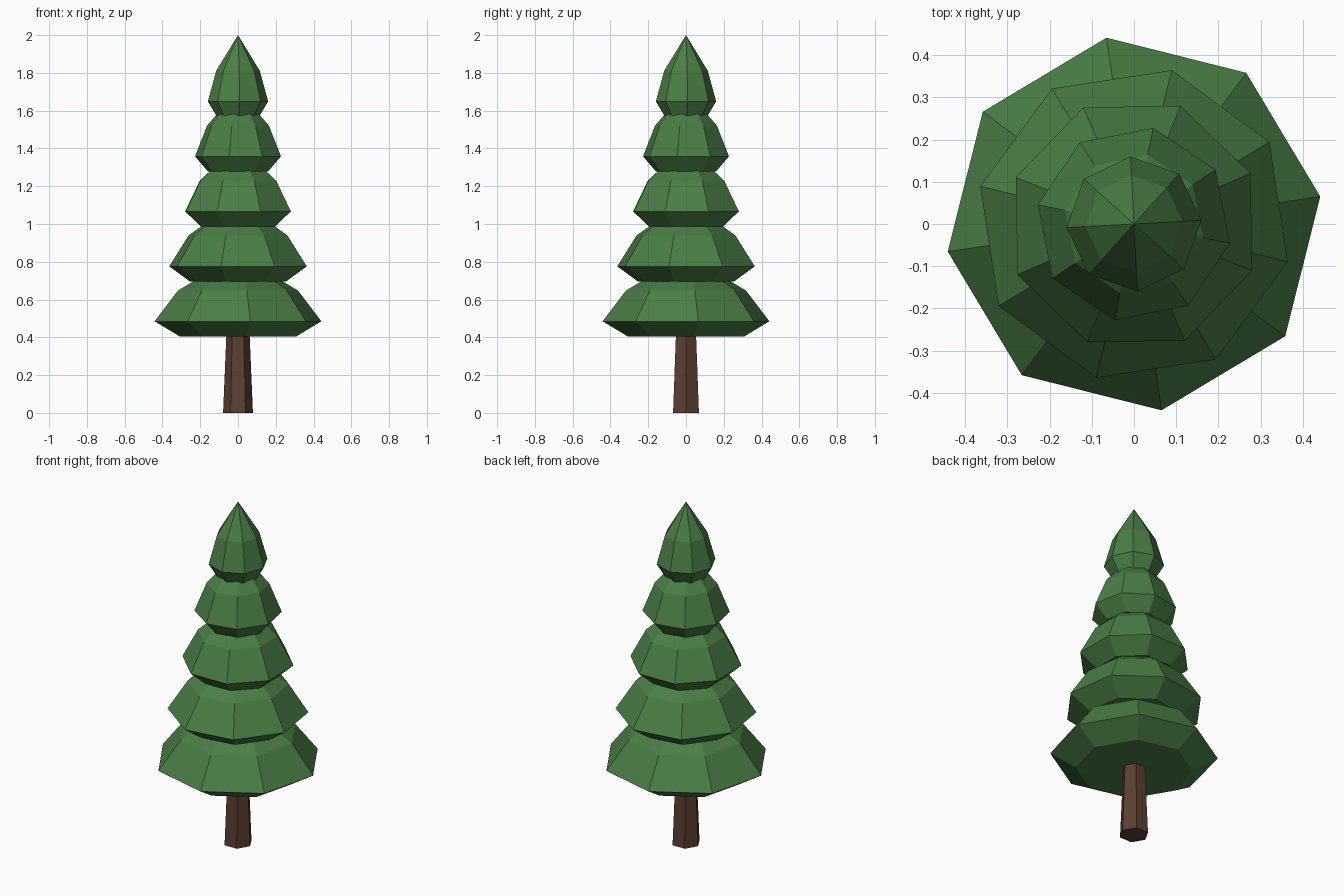
import bpy, bmesh, math

if "Cube" in bpy.data.objects:
    bpy.data.objects.remove(bpy.data.objects["Cube"])


def material(name, rgb):
    m = bpy.data.materials.new(name)
    m.diffuse_color = (*rgb, 1)
    m.use_nodes = True
    m.node_tree.nodes["Principled BSDF"].inputs["Base Color"].default_value = m.diffuse_color
    return m


def lathe(name, profile, sides, turn, mat):
    """Faceted solid from (radius, z) rings; radius 0 makes a point."""
    bm = bmesh.new()
    rings = []
    for r, z in profile:
        n = sides if r > 0 else 1
        rings.append([bm.verts.new((r * math.cos(turn + math.tau * i / sides),
                                    r * math.sin(turn + math.tau * i / sides), z))
                      for i in range(n)])
    bm.faces.new(rings[0][::-1])
    for a, b in zip(rings, rings[1:]):
        for i in range(sides):
            j = (i + 1) % sides
            if len(b) == 1:
                bm.faces.new((a[i], a[j], b[0]))
            else:
                bm.faces.new((a[i], a[j], b[j], b[i]))
    if len(rings[-1]) > 1:
        bm.faces.new(rings[-1])
    mesh = bpy.data.meshes.new(name)
    bm.to_mesh(mesh)
    bm.free()
    mesh.materials.append(mat)
    obj = bpy.data.objects.new(name, mesh)
    bpy.context.collection.objects.link(obj)


green = material("pine green", (0.069, 0.209, 0.061))
brown = material("bark brown", (0.107, 0.051, 0.032))

# Six-sided tapered trunk
lathe("trunk", [(0.079, 0), (0.06, 0.45)], 6, 0, brown)

# Five stacked foliage tiers, each turned differently: (rim radius, turn in degrees)
tiers = [(0.446, 8.4), (0.375, 31.2), (0.301, 23.5), (0.232, 33.7), (0.16, 3.0)]
for i, (r, turn) in enumerate(tiers):
    z = 0.485 + 0.291 * i
    lathe(f"foliage_tier_{i + 1}",
          [(0.7 * r, z - 0.08), (r, z), (0.72 * r, z + 0.163), (0, z + 0.351)],
          8, math.radians(turn), green)
